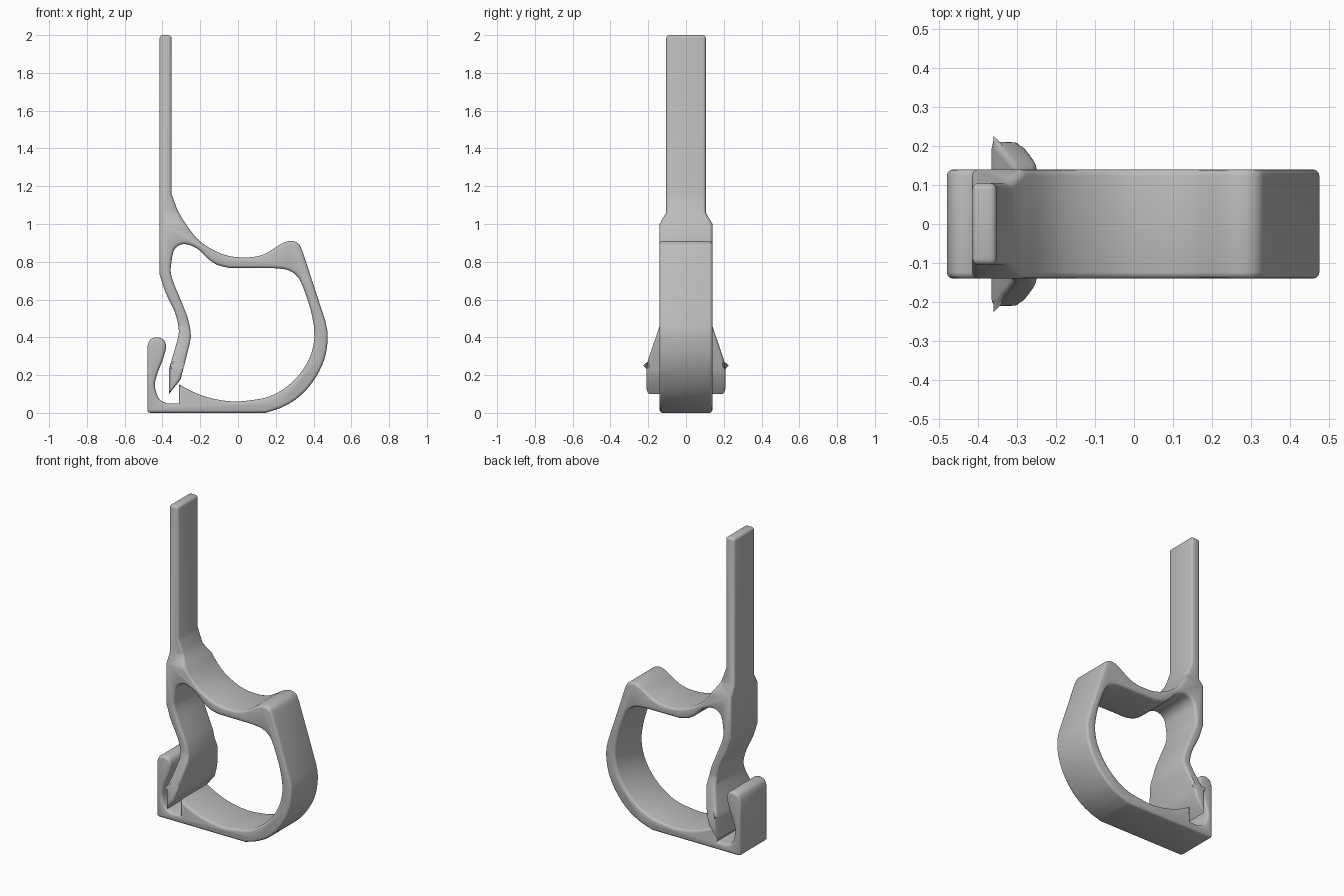
import bpy
import bmesh
from mathutils import Vector

if "Cube" in bpy.data.objects:
    bpy.data.objects.remove(bpy.data.objects["Cube"], do_unlink=True)

# Half widths (depth in y) of the three zones
FRAME, HANDLE, GATE = 0.14, 0.105, 0.21
ROUNDING = 0.016


def smooth_run(points, steps=4):
    """Catmull-Rom samples through a short list of (x, z) points."""
    pts = [Vector(p) for p in points]
    pts = [2 * pts[0] - pts[1]] + pts + [2 * pts[-1] - pts[-2]]
    out = []
    for a, b, c, d in zip(pts, pts[1:], pts[2:], pts[3:]):
        for i in range(steps):
            t = i / steps
            out.append(0.5 * (2 * b + (c - a) * t
                              + (2 * a - 5 * b + 4 * c - d) * t ** 2
                              + (3 * b - a - 3 * c + d) * t ** 3))
    return out + [pts[-2]]


def corners(*points):
    return [Vector(p) for p in points]


def ramp(value, low, high, start, end):
    t = min(max((value - low) / (high - low), 0), 1)
    return start + (end - start) * t


def half_width(x, z):
    """Narrow handle above, flared gate tip below, plain frame elsewhere."""
    if z > 0.95:
        return ramp(z, 1.0, 1.06, FRAME, HANDLE)
    if -0.375 < x < -0.2 and z - x > 0.463:
        return ramp(z, 0.25, 0.46, GATE, FRAME)
    return FRAME


# Outline of the clip, walked clockwise from the handle top
saddle = smooth_run([(-.352, 1.16), (-.305, 1.045), (-.205, .912), (-.08, .84),
                     (.035, .823), (.135, .839), (.235, .898), (.285, .91),
                     (.322, .894), (.342, .855)])
nose = smooth_run([(.463, .485), (.475, .41), (.464, .31), (.43, .22),
                   (.373, .135), (.304, .07), (.225, .026), (.145, 0)])
hook = smooth_run([(-.48, .355), (-.465, .387), (-.43, .4), (-.394, .387),
                   (-.381, .35), (-.394, .294), (-.426, .21), (-.44, .15),
                   (-.43, .1), (-.41, .066), (-.373, .05)])
hollow = smooth_run([(-.312, .15), (-.23, .108), (-.14, .077), (-.035, .061),
                     (.06, .066), (.167, .087), (.257, .138), (.33, .21),
                     (.384, .304), (.405, .405), (.394, .505), (.368, .6),
                     (.336, .685), (.31, .727), (.262, .757), (.193, .766)])
gate_inner = smooth_run([(-.045, .767), (-.108, .783), (-.16, .817),
                         (-.214, .868), (-.283, .894), (-.335, .868),
                         (-.352, .8), (-.352, .722), (-.3, .59),
                         (-.267, .505), (-.251, .426), (-.257, .362),
                         (-.304, .177)])
gate_outer = smooth_run([(-.365, .235), (-.32, .39), (-.315, .452),
                         (-.336, .537), (-.384, .638), (-.415, .733)])

outline = (corners((-.415, 2), (-.352, 2)) + saddle + nose
           + corners((-.48, 0)) + hook + corners((-.312, .05)) + hollow
           + gate_inner + corners((-.365, .1)) + gate_outer)

# Flat face, cut where the width begins or ends a taper
bm = bmesh.new()
bm.faces.new([bm.verts.new((p.x, 0, p.y)) for p in outline])
for height in (0.25, 0.46, 1.0, 1.06):
    bmesh.ops.bisect_plane(bm, geom=bm.verts[:] + bm.edges[:] + bm.faces[:],
                           dist=0.0005, plane_co=(0, 0, height),
                           plane_no=(0, 0, 1))

# Thicken to both sides
result = bmesh.ops.extrude_face_region(bm, geom=bm.faces[:])
back = {g for g in result["geom"] if isinstance(g, bmesh.types.BMVert)}
for v in bm.verts:
    w = half_width(v.co.x, v.co.z)
    v.co.y = w if v in back else -w
bmesh.ops.recalc_face_normals(bm, faces=bm.faces[:])


def needs_rounding(edge):
    if len(edge.link_faces) != 2 or edge.calc_face_angle() < 0.8:
        return False
    a, b = edge.verts
    if (a in back) == (b in back):
        return True
    return a.co.z > 1.9 or (a.co.x < -0.47 and a.co.z < 0.01)


# Round the rims, the handle end and the lower heel
bmesh.ops.bevel(bm, geom=[e for e in bm.edges if needs_rounding(e)],
                offset=ROUNDING, offset_type='OFFSET', segments=3,
                profile=0.5, affect='EDGES', clamp_overlap=False)
bmesh.ops.recalc_face_normals(bm, faces=bm.faces[:])

mesh = bpy.data.meshes.new("clip_body")
bm.to_mesh(mesh)
bm.free()
clip = bpy.data.objects.new("clip_body", mesh)
bpy.context.collection.objects.link(clip)

# Plain grey plastic
grey = bpy.data.materials.new("plain_grey")
grey.use_nodes = True
colour = (0.5, 0.5, 0.5, 1)
grey.diffuse_color = colour
grey.node_tree.nodes["Principled BSDF"].inputs["Base Color"].default_value = colour
mesh.materials.append(grey)

bpy.ops.object.select_all(action='DESELECT')
clip.select_set(True)
bpy.context.view_layer.objects.active = clip
bpy.ops.object.shade_smooth_by_angle(angle=0.6)
